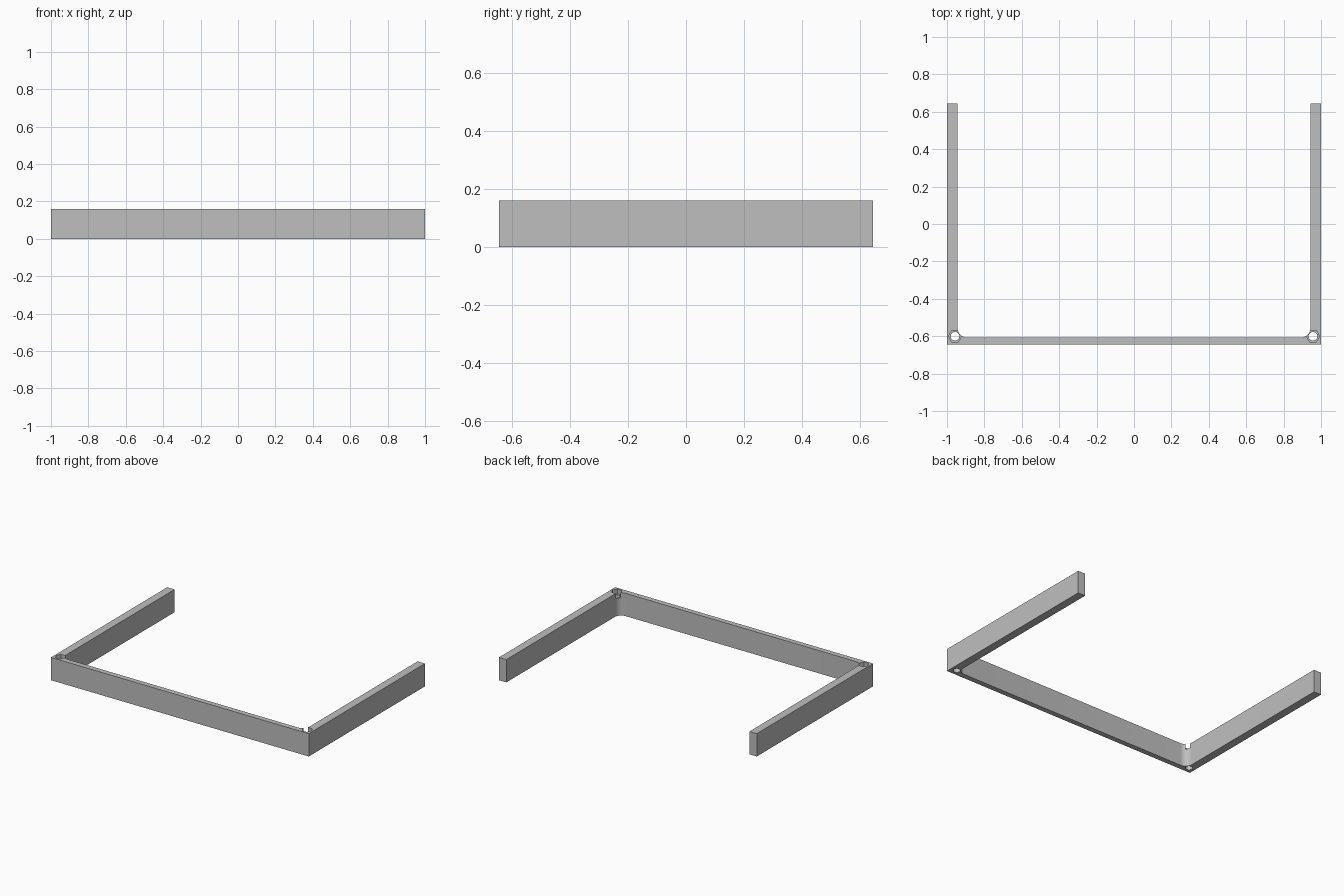
import bpy, bmesh, math

cube = bpy.data.objects.get("Cube")
if cube:
    bpy.data.objects.remove(cube)

HALF_X, HALF_Y, HEIGHT = 1.0, 0.644, 0.16
ARM, BAR, FILLET = 0.057, 0.037, 0.05
HOLE_X, HOLE_Y = 0.957, -0.60
HOLE_R, HEX_R, HEX_DEPTH = 0.023, 0.035, 0.035

grey = bpy.data.materials.new("plain grey")
grey.use_nodes = True
colour = (0.52, 0.52, 0.52, 1)
grey.diffuse_color = colour
grey.node_tree.nodes["Principled BSDF"].inputs["Base Color"].default_value = colour


def prism(name, outline, z0, z1):
    """Extrude a closed xy outline from z0 to z1."""
    bm = bmesh.new()
    base = bm.faces.new([bm.verts.new((x, y, z0)) for x, y in outline])
    top = bmesh.ops.extrude_face_region(bm, geom=[base])["geom"]
    verts = [v for v in top if isinstance(v, bmesh.types.BMVert)]
    bmesh.ops.translate(bm, verts=verts, vec=(0, 0, z1 - z0))
    bmesh.ops.recalc_face_normals(bm, faces=bm.faces)
    mesh = bpy.data.meshes.new(name)
    bm.to_mesh(mesh)
    bm.free()
    mesh.materials.append(grey)
    obj = bpy.data.objects.new(name, mesh)
    bpy.context.collection.objects.link(obj)
    return obj


def ring(x, y, r, n):
    return [(x + r * math.cos(math.tau * i / n), y + r * math.sin(math.tau * i / n))
            for i in range(n)]


# U-shaped frame: right half of the outline with a rounded inner corner, mirrored
cx, cy = HALF_X - ARM - FILLET, -HALF_Y + BAR + FILLET
corner = [(cx + FILLET * math.cos(a), cy + FILLET * math.sin(a))
          for a in (-math.pi / 2 * i / 12 for i in range(13))]
half = [(HALF_X, -HALF_Y), (HALF_X, HALF_Y), (HALF_X - ARM, HALF_Y)] + corner
frame = prism("frame", half + [(-x, y) for x, y in reversed(half)], 0, HEIGHT)

# Through holes and hexagonal nut pockets in both corners
for side in (-1, 1):
    x = side * HOLE_X
    cutters = [prism("hole_cutter", ring(x, HOLE_Y, HOLE_R, 32), -0.1, HEIGHT + 0.1),
               prism("nut_pocket_cutter", ring(x, HOLE_Y, HEX_R, 6),
                     HEIGHT - HEX_DEPTH, HEIGHT + 0.1)]
    for cutter in cutters:
        cutter.hide_render = True
        cutter.hide_viewport = True
        mod = frame.modifiers.new(cutter.name, "BOOLEAN")
        mod.operation = "DIFFERENCE"
        mod.solver = "EXACT"
        mod.object = cutter

# Bake the cuts, then drop the cutters
bpy.context.view_layer.update()
graph = bpy.context.evaluated_depsgraph_get()
baked = bpy.data.meshes.new_from_object(frame.evaluated_get(graph))
frame.modifiers.clear()
frame.data = baked
for obj in [o for o in bpy.data.objects if "_cutter" in o.name]:
    bpy.data.objects.remove(obj)

bpy.ops.object.select_all(action="DESELECT")
frame.select_set(True)
bpy.context.view_layer.objects.active = frame
bpy.ops.object.shade_smooth_by_angle(angle=math.radians(30))
